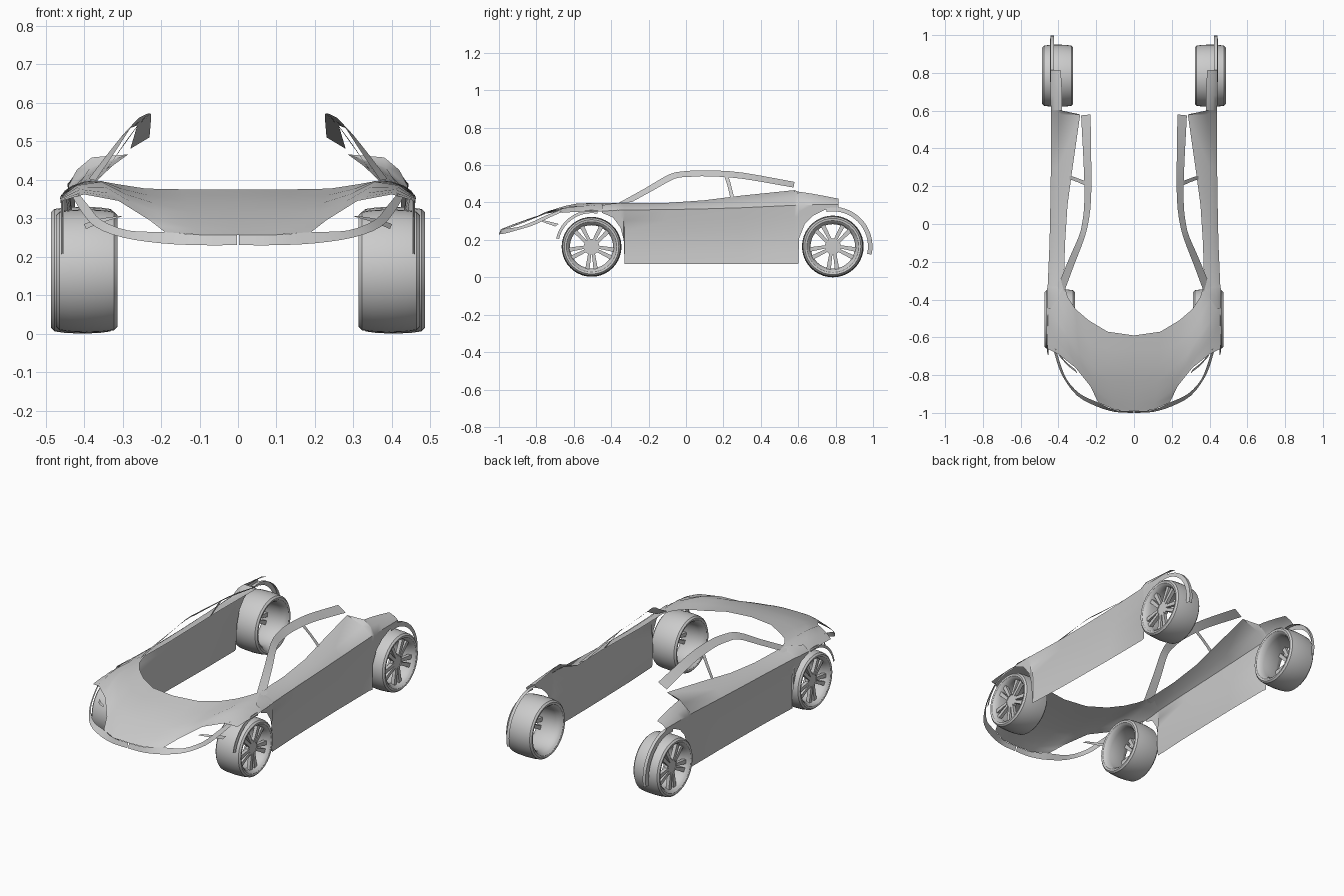
import bpy, bmesh
from math import sin, cos, pi, radians
from mathutils import Vector

if "Cube" in bpy.data.objects:
    bpy.data.objects.remove(bpy.data.objects["Cube"])


def finish(name, bm, hint=None, angle=35):
    """Turn a bmesh of the right-hand half into a mirrored, smooth-shaded object."""
    if hint is None:
        bmesh.ops.recalc_face_normals(bm, faces=bm.faces)
    else:
        bm.normal_update()
        total = sum((f.normal * f.calc_area() for f in bm.faces), Vector())
        if total.dot(Vector(hint)) < 0:
            bmesh.ops.reverse_faces(bm, faces=bm.faces)
    me = bpy.data.meshes.new(name)
    bm.to_mesh(me)
    bm.free()
    ob = bpy.data.objects.new(name, me)
    bpy.context.collection.objects.link(ob)
    mod = ob.modifiers.new("Mirror", 'MIRROR')
    mod.use_clip = True
    bpy.ops.object.select_all(action='DESELECT')
    ob.select_set(True)
    bpy.context.view_layer.objects.active = ob
    bpy.ops.object.shade_smooth_by_angle(angle=radians(angle))
    return ob


def curve(pts, n=3):
    """Catmull-Rom resampling of a few control points."""
    p = [Vector(q) for q in pts]
    p = [2 * p[0] - p[1]] + p + [2 * p[-1] - p[-2]]
    out = []
    for i in range(1, len(p) - 2):
        a, b, c, d = p[i - 1:i + 3]
        for k in range(n):
            t = k / n
            out.append(0.5 * (2 * b + (c - a) * t + (2 * a - 5 * b + 4 * c - d) * t * t
                              + (3 * b - a - 3 * c + d) * t ** 3))
    return out + [p[-2]]


def loft(bm, strands, closed=False):
    """Skin quads between neighbouring strands of equal length."""
    rows = [[bm.verts.new(q) for q in s] for s in strands]
    pairs = list(zip(rows, rows[1:])) + ([(rows[-1], rows[0])] if closed else [])
    for a, b in pairs:
        for j in range(len(a) - 1):
            bm.faces.new((a[j], a[j + 1], b[j + 1], b[j]))


def panel(name, strands, hint, n=3):
    bm = bmesh.new()
    loft(bm, [curve(s, n) if n > 1 else s for s in strands])
    return finish(name, bm, hint)


# Hood and front fenders: strands from nose to windscreen, centre to outside
panel("hood", [
    [(0, -.99, .257), (0, -.90, .292), (0, -.75, .342), (0, -.59, .375)],
    [(.10, -.985, .257), (.12, -.90, .292), (.13, -.75, .342), (.14, -.57, .375)],
    [(.19, -.945, .264), (.20, -.88, .295), (.22, -.75, .34), (.24, -.51, .377)],
    [(.23, -.86, .295), (.26, -.80, .32), (.29, -.68, .362), (.31, -.45, .388)],
    [(.31, -.76, .345), (.33, -.70, .365), (.355, -.58, .395), (.35, -.39, .395)],
    [(.40, -.69, .362), (.41, -.62, .375), (.42, -.50, .385), (.38, -.29, .397)],
    [(.458, -.66, .345), (.462, -.58, .35), (.462, -.45, .352), (.46, -.34, .36)],
], (0, 0, 1), 2)

# Bumper strip that runs under the headlight opening, split at the centre
panel("bumper_strip", [
    [(.003, -1.0, .23), (.10, -.995, .23), (.20, -.965, .235), (.30, -.91, .25),
     (.37, -.82, .277), (.405, -.74, .315), (.43, -.65, .355)],
    [(.003, -.99, .257), (.10, -.985, .257), (.19, -.945, .264), (.285, -.90, .268),
     (.355, -.825, .295), (.388, -.745, .332), (.415, -.66, .365)],
], (0, -1, 0))

# Thin trim blade inside each headlight opening
panel("headlight_trim", [
    [(.30, -.79, .305), (.35, -.75, .29), (.395, -.70, .272)],
    [(.31, -.77, .306), (.36, -.73, .298), (.40, -.68, .285)],
], (0, -1, 0))


def arch(name, cy, r0, r1, x, a0, a1, flange):
    """Wheel-arch lip with a small inward return."""
    angs = [radians(a0 + (a1 - a0) * k / 16) for k in range(17)]
    strands = [[(px, cy + r * cos(a), .165 + r * sin(a)) for a in angs]
               for px, r in ((x, r0), (x - .004, r1), (x - flange, r1))]
    panel(name, strands, (1, 0, 0), 1)


arch("front_arch_lip", -.505, .178, .194, .46, 167, 80, .008)
arch("rear_arch_lip", .785, .188, .212, .445, 100, -12, .022)

# Side panels: stations of y, lower edge z, shoulder x/z, inner top x/z
stations = [
    (-.45, .345, .462, .354, .43, .385), (-.39, .32, .461, .357, .40, .395),
    (-.35, .265, .459, .36, .382, .397), (-.333, .20, .458, .36, .375, .396),
    (-.328, .07, .457, .36, .372, .396), (-.10, .07, .447, .362, .365, .398),
    (.10, .07, .443, .366, .352, .412), (.30, .07, .44, .372, .325, .437),
    (.58, .07, .44, .385, .285, .466), (.60, .07, .44, .386, .38, .458),
    (.605, .21, .44, .386, .38, .457), (.635, .285, .441, .387, .38, .453),
    (.68, .33, .442, .388, .381, .446), (.74, .36, .443, .389, .383, .435),
    (.815, .376, .443, .39, .388, .42)]


def side_x(y, z, xs, zs):
    """Door skin tucks in slightly between shoulder and sill."""
    if z >= zs:
        return xs
    t = (zs - z) / (zs - .07)
    tuck = .018 if -.33 < y < .6 else .01
    return xs - tuck * sin(pi * min(t, 1) * .75)


sections = []
for y, zb, xs, zs, xi, zi in stations:
    sec = []
    for k in range(5):
        z = zb + (zs - zb) * k / 5
        sec.append((side_x(y, z, xs, zs), y, z))
    sec.append((xs, y, zs))
    sec.append((xs + (xi - xs) * .35, y, zs + (zi - zs) * .55))
    sec.append((xi, y, zi))
    sections.append(sec)
panel("side_panel", sections, (1, 0, 0), 1)

# Roof rail: windscreen pillar sweeping back over the doors
panel("roof_rail", [
    [(.37, -.36, .398), (.318, -.22, .475), (.268, -.09, .55), (.243, 0, .568),
     (.228, .12, .572), (.226, .30, .56), (.23, .58, .51)],
    [(.388, -.29, .402), (.338, -.17, .468), (.29, -.06, .527), (.272, .02, .537),
     (.263, .12, .54), (.266, .30, .527), (.28, .575, .48)],
], (.4, 0, 1))

# Door pillar behind the side window
panel("door_pillar", [
    [(.262, .205, .54), (.30, .222, .488), (.342, .237, .425)],
    [(.262, .228, .538), (.30, .243, .485), (.34, .256, .43)],
], (1, 0, 0))

# Tyre and rim profile: (offset from wheel centre, radius)
half = [(.066, .126), (.072, .131), (.08, .139), (.082, .15), (.073, .159), (.045, .163)]
profile = [(.045, .119)] + half + [(0, .165)] + [(-a, r) for a, r in reversed(half)] + [(-.045, .119)]


def prism(bm, outline, x0, x1):
    """Extrude a (y, z) outline along x."""
    a = [bm.verts.new((x0, y, z)) for y, z in outline]
    b = [bm.verts.new((x1, y, z)) for y, z in outline]
    bm.faces.new(a)
    bm.faces.new(b[::-1])
    for i in range(len(a)):
        j = (i + 1) % len(a)
        bm.faces.new((a[i], b[i], b[j], a[j]))


def wheel(name, cx, cy, s):
    seg = 40
    cz = .165 * s if s == 1 else .163
    # Tyre ring with an open barrel
    bm = bmesh.new()
    loft(bm, [[(cx + o * s, cy + r * s * cos(2 * pi * k / seg), cz + r * s * sin(2 * pi * k / seg))
               for o, r in profile + profile[:1]] for k in range(seg)], closed=True)
    bmesh.ops.remove_doubles(bm, verts=bm.verts, dist=1e-5)
    finish(name + "_tyre", bm, angle=30)
    # Hub with five split spokes
    bm = bmesh.new()
    prism(bm, [(cy + .043 * s * cos(2 * pi * k / 20), cz + .043 * s * sin(2 * pi * k / 20))
               for k in range(20)], cx + .038 * s, cx + .056 * s)
    for k in range(5):
        base = radians(-90 + 72 * k)
        for side in (-1, 1):
            pts = []
            for r, da in ((.035, 2), (.124, 5), (.124, 16), (.035, 30)):
                a = base + side * radians(da)
                pts.append((cy + r * s * cos(a), cz + r * s * sin(a)))
            prism(bm, pts, cx + .04 * s, cx + .06 * s)
    finish(name + "_spokes", bm, angle=30)


wheel("front_wheel", .393, -.505, .97)
wheel("rear_wheel", .404, .785, 1)
